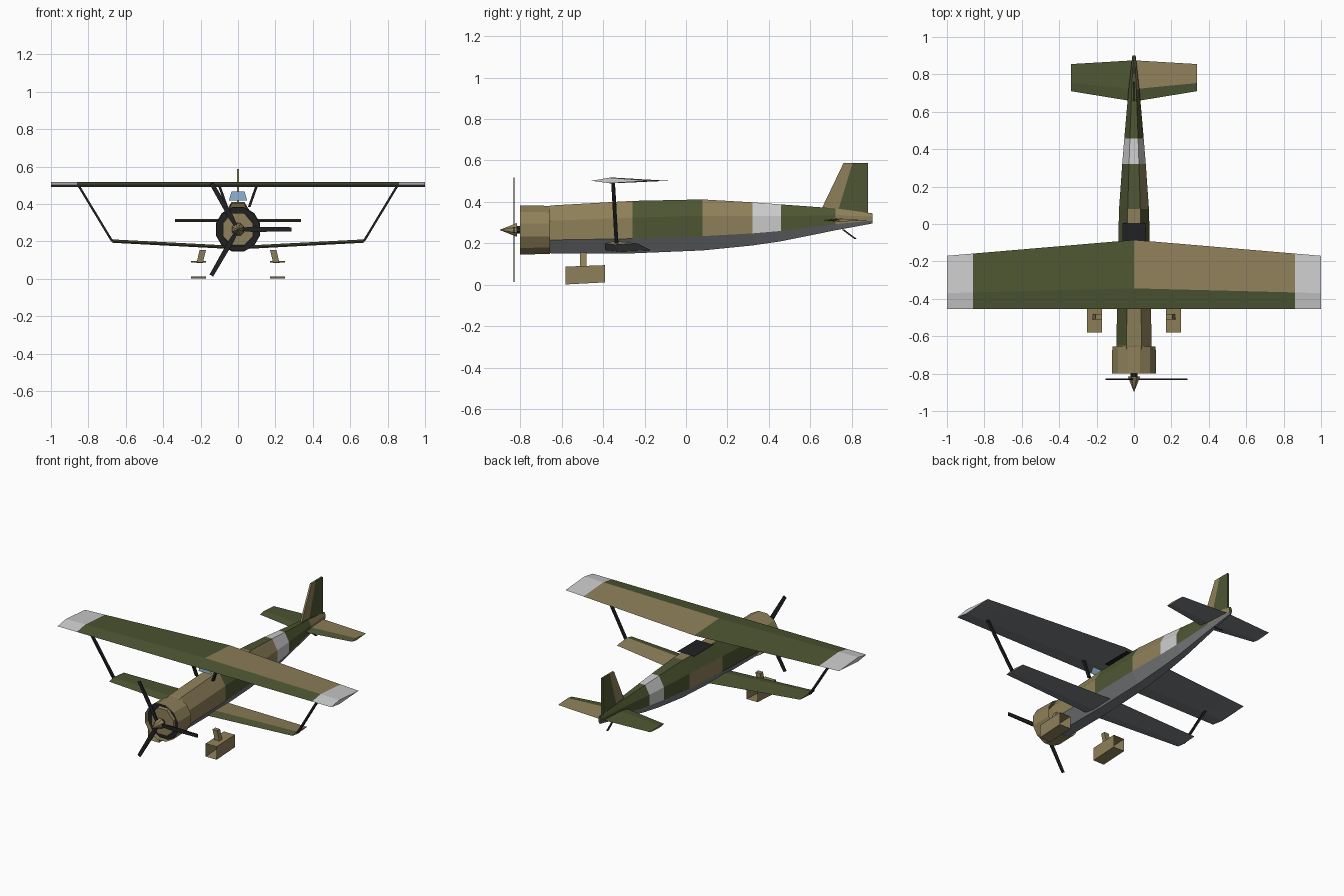
import bpy, bmesh, math
from mathutils import Vector

if "Cube" in bpy.data.objects:
    bpy.data.objects.remove(bpy.data.objects["Cube"])

COL = dict(tan=(.27, .215, .1, 1), green=(.075, .092, .032, 1), grey=(.2, .21, .22, 1),
           white=(.55, .55, .55, 1), black=(.015, .015, .018, 1), glass=(.25, .42, .6, 1))
MATS = {}
for n, c in COL.items():
    MATS[n] = bpy.data.materials.new(n)
    MATS[n].diffuse_color = c


def build(name, verts, faces):
    """faces: list of (vertex indices, colour)"""
    bm = bmesh.new()
    vs = [bm.verts.new(v) for v in verts]
    used = []
    for idx, col in faces:
        if col not in used:
            used.append(col)
        f = bm.faces.new([vs[i] for i in idx])
        f.material_index = used.index(col)
    bmesh.ops.recalc_face_normals(bm, faces=bm.faces)
    me = bpy.data.meshes.new(name)
    bm.to_mesh(me)
    bm.free()
    for c in used:
        me.materials.append(MATS[c])
    ob = bpy.data.objects.new(name, me)
    bpy.context.collection.objects.link(ob)
    return ob


def loft(name, rings, colour, caps=(None, None)):
    """Join equal rings; colour(segment, side) gives the face colour."""
    n = len(rings[0])
    verts = [p for r in rings for p in r]
    faces = []
    for s in range(len(rings) - 1):
        for k in range(n):
            a, b = s * n + k, s * n + (k + 1) % n
            faces.append(((a, b, b + n, a + n), colour(s, k)))
    if caps[0]:
        faces.append((range(n), caps[0]))
    if caps[1]:
        faces.append((range(len(verts) - n, len(verts)), caps[1]))
    return build(name, verts, faces)


def circle(r, y, z, n, off=0.5):
    return [(r * math.sin(2 * math.pi * (k + off) / n), y,
             z + r * math.cos(2 * math.pi * (k + off) / n)) for k in range(n)]


def bar(name, a, b, wx, wy, col):
    """Straight strut from a to b with a rectangular section in x and y."""
    ring = lambda p: [(p[0] + i * wx / 2, p[1] + j * wy / 2, p[2])
                      for i, j in ((-1, -1), (1, -1), (1, 1), (-1, 1))]
    return loft(name, [ring(a), ring(b)], lambda s, k: col, (col, col))


# fuselage: y, half width, top z, bottom z
ST = [(-.79, .08, .35, .18), (-.65, .094, .383, .152), (-.257, .088, .405, .152),
      (.08, .08, .412, .166), (.32, .063, .398, .19), (.457, .052, .388, .21),
      (.72, .029, .369, .263), (.9, .009, .345, .296)]
rings = []
for y, w, t, b in ST:
    u, l, c = t - .32 * (t - b), b + .28 * (t - b), w * .42
    rings.append([(c, y, t), (w, y, u), (w, y, l), (c, y, b),
                  (-c, y, b), (-w, y, l), (-w, y, u), (-c, y, t)])
RIGHT = ['tan', 'tan', 'green', 'tan', 'white', 'green', 'tan']
LEFT = ['tan', 'green', 'tan', 'green', 'white', 'green', 'green']
TOP = ['tan', 'tan', 'tan', 'green', 'white', 'green', 'green']


def fus_col(s, k):
    if k in (2, 3, 4):
        return 'grey'
    if k == 6 and s == 2:
        return 'green'
    return (RIGHT if k < 2 else TOP if k == 7 else LEFT)[s]


loft('fuselage', rings, fus_col, ('tan', 'green'))

# cowling with dark recess, spinner and propeller
HUB = .265
loft('cowling', [circle(.123, -.8, HUB, 12), circle(.12, -.655, HUB, 12)], lambda s, k: 'tan')
build('cowling_recess', circle(.12, -.77, HUB, 12), [(range(12), 'black')])
tip = circle(.036, -.815, HUB, 8) + [(0, -.9, HUB)]
build('spinner', tip, [((k, (k + 1) % 8, 8), 'tan') for k in range(8)] + [(range(8), 'tan')])
loft('propeller_shaft', [circle(.02, -.815, HUB, 8), circle(.02, -.78, HUB, 8)],
     lambda s, k: 'black')
for i in range(3):
    a = i * 2 * math.pi / 3
    d, e = Vector((math.cos(a), 0, math.sin(a))), Vector((-math.sin(a), 0, math.cos(a)))
    c = Vector((0, -.83, HUB))
    blade = [[c + d * r + e * i2 * w + Vector((0, j * .003, 0))
              for i2, j in ((-1, -1), (1, -1), (1, 1), (-1, 1))]
             for r, w in ((.01, .008), (.08, .014), (.285, .011))]
    loft(f'propeller_blade_{i + 1}', blade, lambda s, k: 'black', ('black', 'black'))


# wings: stations x, leading y, trailing y, z; two-tone camouflage, grey underside
def wing(name, stations, up, down, white_tip=False):
    half = [(-x, *r) for x, *r in reversed(stations[1:])] + stations
    rings = [[(x, le, z), (x, le + .3 * (te - le), z + up), (x, te, z),
              (x, le + .3 * (te - le), z - down)] for x, le, te, z in half]
    last = len(rings) - 2

    def col(s, k):
        if white_tip and s in (0, last):
            return 'white' if k < 2 else 'grey'
        if k > 1:
            return 'grey'
        return 'tan' if k == 1 and s > last / 2 else 'green'
    end = 'white' if white_tip else 'tan'
    loft(name, rings, col, (end, end))


wing('upper_wing', [(0, -.455, -.085, .502), (.86, -.455, -.158, .502), (1, -.455, -.17, .502)],
     .015, .012, True)
wing('lower_wing', [(0, -.39, -.165, .165), (.67, -.39, -.235, .2)], .011, .007)
wing('tailplane', [(0, .655, .875, .312), (.337, .71, .855, .312)], .007, .007)

# fin: tan front part, green rudder part
fin = [(.65, .35), (.655, .369), (.76, .588), (.803, .588), (.877, .588), (.877, .345), (.73, .345)]
T = .006
fv = [(s * T, y, z) for s in (1, -1) for y, z in fin]
ff = []
for o in (0, 7):
    ff += [([o + i for i in (0, 1, 2, 3, 6)], 'tan'), ([o + i for i in (3, 4, 5, 6)], 'green')]
ff += [((i, (i + 1) % 7, (i + 1) % 7 + 7, i + 7), 'green' if 3 <= i <= 5 else 'tan')
       for i in range(7)]
build('tail_fin', fv, ff)
bar('tail_skid', (0, .755, .268), (0, .82, .22), .01, .012, 'black')

# cockpit opening and windscreen
build('cockpit', [(-.062, -.2, .414), (.062, -.2, .414), (.062, .005, .414), (-.062, .005, .414)],
      [(range(4), 'black')])
build('windscreen', [(-.048, -.345, .42), (.048, -.345, .42), (.035, -.34, .467),
                     (-.035, -.34, .467)], [(range(4), 'glass')])

# struts and landing gear, both sides
for s, side in ((-1, 'left'), (1, 'right')):
    bar(f'{side}_wing_strut', (s * .852, -.352, .498), (s * .672, -.335, .2), .014, .018, 'black')
    bar(f'{side}_cabane_strut', (s * .1, -.352, .498), (s * .06, -.345, .385), .014, .018, 'black')
    bar(f'{side}_gear_leg', (s * .188, -.495, .155), (s * .205, -.495, .085), .034, .03, 'tan')
    spat = [[(s * .17, y, b), (s * .25, y, b), (s * .25, y, t), (s * .17, y, t)]
            for y, b, t in ((-.58, .002, .088), (-.39, .012, .095))]
    loft(f'{side}_wheel_spat', spat, lambda i, k: 'tan')

for m in bpy.data.materials:
    if m.users and not m.is_grease_pencil:
        m.use_nodes = True
        m.node_tree.nodes["Principled BSDF"].inputs["Base Color"].default_value = m.diffuse_color
